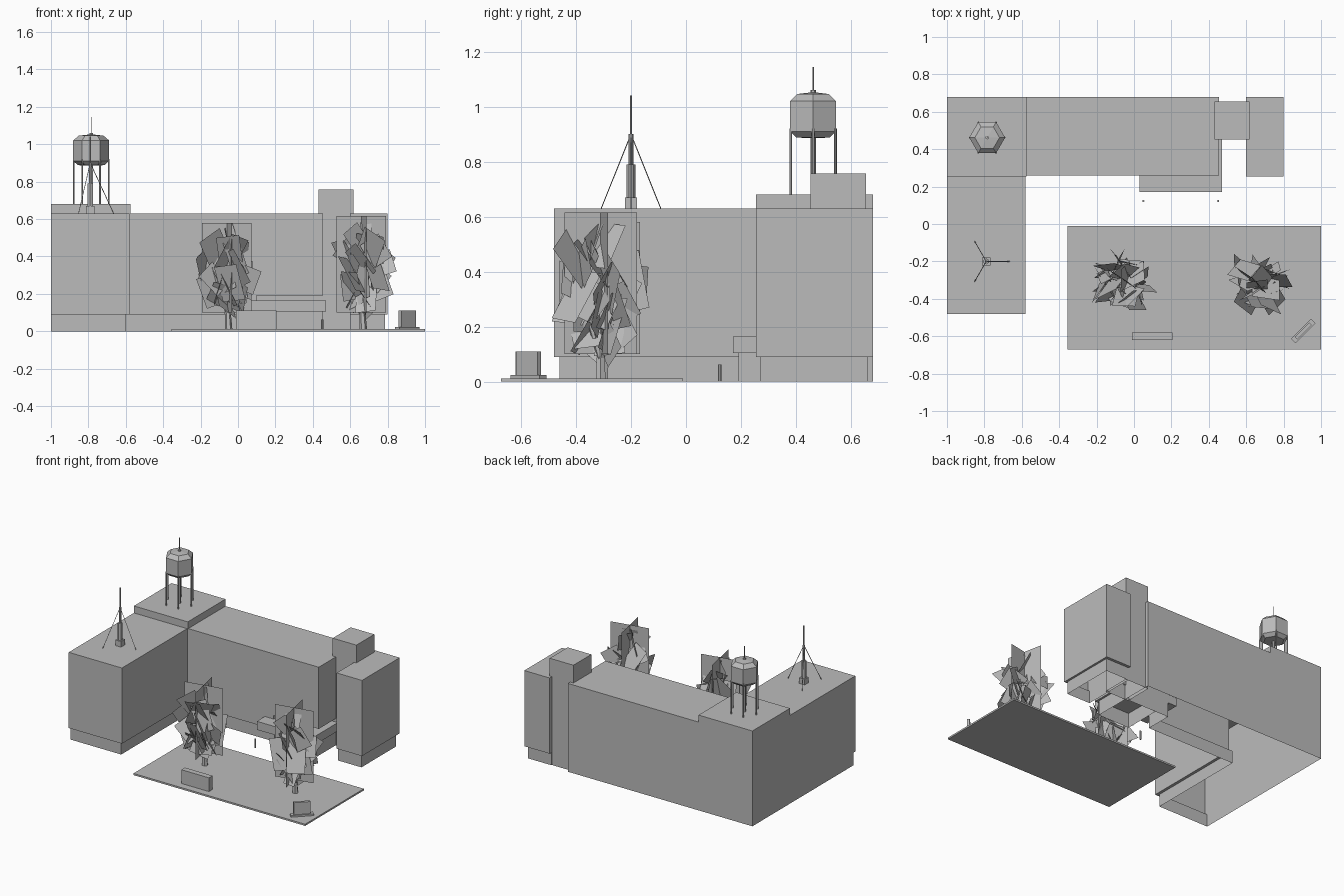
import bpy, bmesh, random
from math import pi, cos, sin
from mathutils import Vector, Matrix, Euler

if "Cube" in bpy.data.objects:
    bpy.data.objects.remove(bpy.data.objects["Cube"])

grey = bpy.data.materials.new("plain_grey")
grey.use_nodes = True
grey.diffuse_color = (0.5, 0.5, 0.5, 1)
grey.node_tree.nodes["Principled BSDF"].inputs["Base Color"].default_value = (0.5, 0.5, 0.5, 1)


def finish(name, bm, recalc=True):
    if recalc:
        bmesh.ops.recalc_face_normals(bm, faces=bm.faces)
    mesh = bpy.data.meshes.new(name)
    bm.to_mesh(mesh)
    bm.free()
    mesh.materials.append(grey)
    ob = bpy.data.objects.new(name, mesh)
    bpy.context.collection.objects.link(ob)
    return ob


def box(name, x, y, z, turn=0):
    """Box from (min, max) ranges, turned about its own centre."""
    bm = bmesh.new()
    size = [r[1] - r[0] for r in (x, y, z)]
    mid = [(r[1] + r[0]) / 2 for r in (x, y, z)]
    bmesh.ops.create_cube(bm, size=1, matrix=Matrix.Translation(mid)
                          @ Matrix.Rotation(turn, 4, "Z") @ Matrix.Diagonal((*size, 1)))
    return finish(name, bm)


def shell(name, levels):
    """Open-bottomed shell through (height, outline) levels, closed on top."""
    bm = bmesh.new()
    rings = [[bm.verts.new((px, py, z)) for px, py in line] for z, line in levels]
    for low, high in zip(rings, rings[1:]):
        for i in range(len(low)):
            j = (i + 1) % len(low)
            bm.faces.new((low[i], low[j], high[j], high[i]))
    top, seen = [], set()
    for v in rings[-1]:
        if tuple(v.co) not in seen:
            seen.add(tuple(v.co))
            top.append(v)
    bm.faces.new(top)
    bmesh.ops.remove_doubles(bm, verts=bm.verts, dist=0.0005)
    return finish(name, bm)


def rect(x0, x1, y0, y1):
    return [(x0, y0), (x1, y0), (x1, y1), (x0, y1)]


def rod(name, a, b, r1, r2=None, sides=6):
    a, b = Vector(a), Vector(b)
    bm = bmesh.new()
    spin = (b - a).to_track_quat("Z", "Y").to_matrix().to_4x4()
    bmesh.ops.create_cone(bm, cap_ends=True, segments=sides, radius1=r1,
                          radius2=r1 if r2 is None else r2, depth=(b - a).length,
                          matrix=Matrix.Translation((a + b) / 2) @ spin)
    return finish(name, bm)


def wings(inset, recess):
    """L-shaped footprint, with or without the entrance recess."""
    front = 0.26 + inset / 2
    line = [(-1, -0.48 + inset), (-0.58 - inset, -0.48 + inset), (-0.58 - inset, front), (0.1, front)]
    line += [(0.1, 0.46), (0.455, 0.46)] if recess else [(0.1, front), (0.455, front)]
    return line + [(0.455, 0.68), (-1, 0.68)]


# Buildings
shell("main_building", [(0, wings(0.02, True)), (0.09, wings(0.02, True)), (0.09, wings(0, True)),
                        (0.19, wings(0, True)), (0.19, wings(0, False)), (0.63, wings(0, False))])
shell("corner_roof_block", [(0.63, rect(-1, -0.575, 0.255, 0.68)), (0.68, rect(-1, -0.575, 0.255, 0.68))])
east_base, east_body = rect(0.6, 0.785, 0.27, 0.66), rect(0.6, 0.8, 0.255, 0.68)
shell("east_block", [(0, east_base), (0.09, east_base), (0.09, east_body), (0.63, east_body)])
stair = rect(0.43, 0.617, 0.453, 0.655)
shell("stair_tower", [(0, stair), (0.757, stair)])

# Entrance
box("entrance_canopy", (0.03, 0.47), (0.17, 0.46), (0.105, 0.165))
lobby = rect(0.205, 0.455, 0.19, 0.46)
shell("entrance_lobby", [(0, lobby), (0.105, lobby)])
for px in (0.05, 0.45):
    rod("bollard", (px, 0.123, 0), (px, 0.123, 0.063), 0.006, sides=8)

# Plaza, low wall and sign
box("plaza", (-0.355, 1), (-0.672, -0.01), (0, 0.012))
box("low_wall", (-0.012, 0.205), (-0.62, -0.58), (0.012, 0.11))
box("sign_foot", (0.83, 0.98), (-0.59, -0.555), (0.012, 0.024), pi / 4)
box("sign_panel", (0.85, 0.96), (-0.582, -0.563), (0.024, 0.11), pi / 4)

# Roof antenna
ax, ay = -0.79, -0.2
box("antenna_base", (ax - 0.022, ax + 0.022), (ay - 0.022, ay + 0.022), (0.63, 0.67))
for name, z0, z1, r in (("antenna_tube", 0.67, 0.79, 0.016), ("antenna_mast", 0.79, 0.9, 0.009),
                        ("antenna_tip", 0.9, 1.04, 0.004)):
    rod(name, (ax, ay, z0), (ax, ay, z1), r)
for k in range(3):
    a = k * 2 * pi / 3
    rod("guy_wire", (ax, ay, 0.9), (ax + 0.125 * cos(a), ay + 0.125 * sin(a), 0.63), 0.002, sides=4)

# Water tower
tx, ty = -0.785, 0.462


def hexagon(r):
    return [(tx + r * cos(k * pi / 3), ty + r * sin(k * pi / 3)) for k in range(6)]


shell("water_tank", [(0.885, hexagon(0.003)), (0.888, hexagon(0.07)), (0.91, hexagon(0.096)),
                     (1.02, hexagon(0.096)), (1.046, hexagon(0.066)), (1.052, hexagon(0.01))])
for px, py in hexagon(0.094):
    rod("tank_leg", (px, py, 0.68), (px, py, 0.92), 0.005)
rod("tank_pipe", (tx, ty, 0.68), (tx, ty, 0.89), 0.01)
rod("tank_knob", (tx, ty, 1.045), (tx, ty, 1.06), 0.01)
rod("tank_mast", (tx, ty, 1.05), (tx, ty, 1.145), 0.0025)


# Trees: forked trunks carrying flat leaf cards
def tree(cx, cy, top, spread, seed):
    rng = random.Random(seed)
    mid = Vector((cx, cy, top / 2 + 0.03))
    bm = bmesh.new()

    def card(centre, spin, w, h):
        m = Matrix.Translation(centre) @ spin @ Matrix.Diagonal((w, h, 1, 1))
        bmesh.ops.create_grid(bm, x_segments=1, y_segments=1, size=0.5, matrix=m)

    # Tall crossed cards
    for a in (0.2, 0.2 + pi / 2):
        card(Vector((cx, cy, (top + 0.1) / 2)), Euler((pi / 2, 0, a)).to_matrix().to_4x4(), 0.27, top - 0.1)
    # Tilted leaf cards around the crown
    for k in range(38):
        a = k * 2.4 + rng.uniform(-0.3, 0.3)
        h = rng.uniform(-1, 1)
        r = spread * 0.62 * (1 - h * h) ** 0.5 * rng.uniform(0.5, 1)
        centre = mid + Vector((r * cos(a), r * sin(a), h * (top / 2 - 0.14)))
        spin = Euler((pi / 2 + rng.uniform(-0.7, 0.7), rng.uniform(-0.7, 0.7),
                      rng.uniform(0, 2 * pi))).to_matrix().to_4x4()
        card(centre, spin, rng.uniform(0.09, 0.15), rng.uniform(0.13, 0.22))
    finish("tree_leaves", bm, recalc=False)

    rod("tree_trunk", (cx + 0.01, cy, 0.01), (cx, cy, 0.2), 0.02, 0.012)
    for k in range(4):
        a = k * pi / 2 + 0.5
        rod("tree_branch", (cx + 0.01, cy, 0.08),
            (cx + 0.09 * cos(a), cy + 0.09 * sin(a), 0.34), 0.011, 0.005, 5)


tree(-0.06, -0.3, 0.58, 0.19, 4)
tree(0.66, -0.31, 0.615, 0.2, 9)
